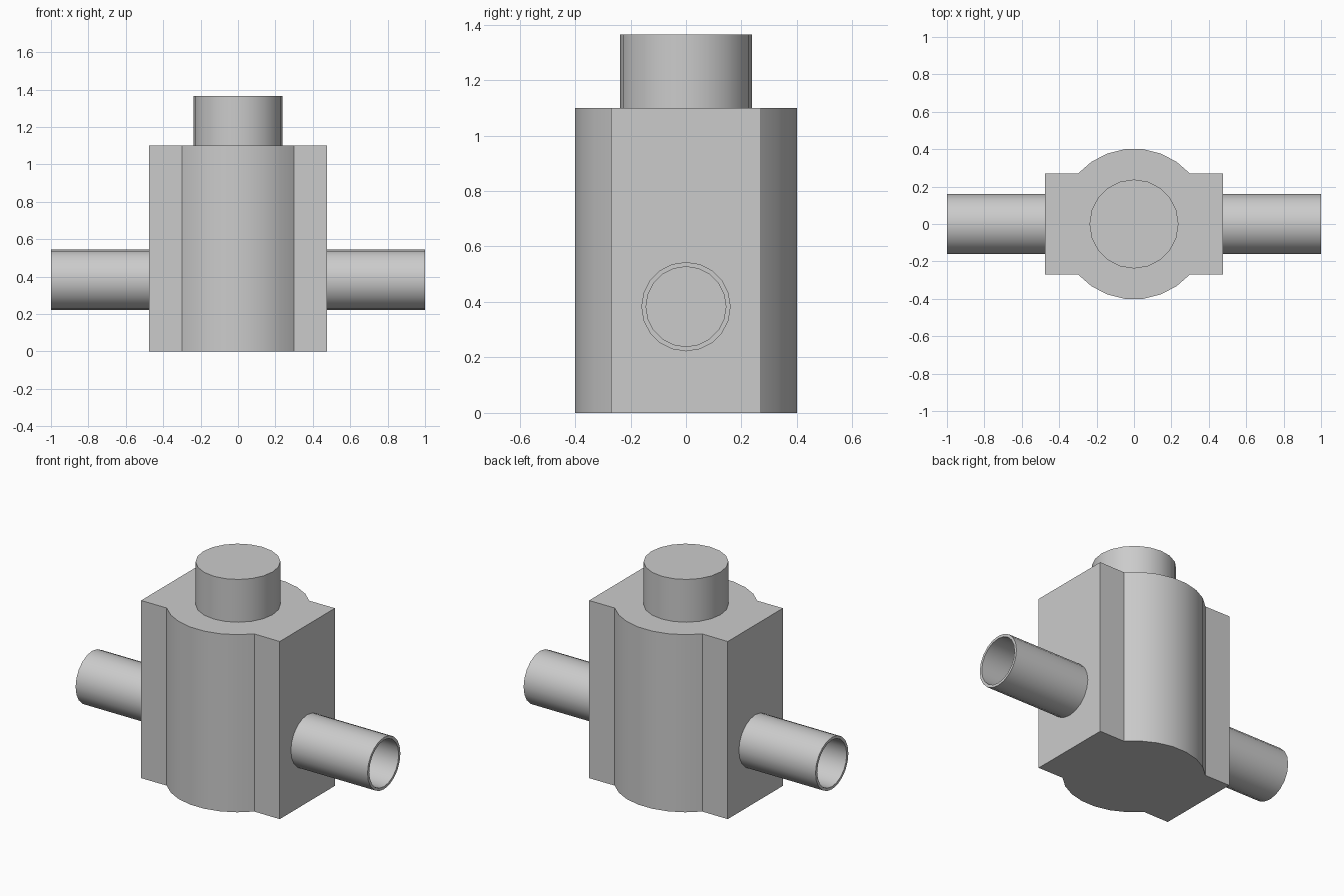
import bpy, bmesh, math
from mathutils import Matrix, Vector

cube = bpy.data.objects.get("Cube")
if cube:
    bpy.data.objects.remove(cube, do_unlink=True)

# One plain grey for every part
grey = bpy.data.materials.new("plain grey")
grey.use_nodes = True
colour = (0.6, 0.6, 0.6, 1)
grey.diffuse_color = colour
grey.node_tree.nodes["Principled BSDF"].inputs["Base Color"].default_value = colour

BODY_X, BODY_Y, BODY_H = 0.475, 0.27, 1.1
TOP = 1.365
BULGE_X, BULGE_R = 0.3, 0.403
PIPE_Z, PIPE_R, BORE_R = 0.383, 0.161, 0.144
SIDES = 20


def finish(name, bm):
    bmesh.ops.recalc_face_normals(bm, faces=bm.faces)
    mesh = bpy.data.meshes.new(name)
    bm.to_mesh(mesh)
    bm.free()
    mesh.materials.append(grey)
    obj = bpy.data.objects.new(name, mesh)
    bpy.context.collection.objects.link(obj)
    bpy.ops.object.select_all(action='DESELECT')
    obj.select_set(True)
    bpy.context.view_layer.objects.active = obj
    bpy.ops.object.shade_smooth_by_angle(angle=math.radians(30))
    return obj


def extrude_up(bm, points, z0, z1):
    face = bm.faces.new([bm.verts.new((x, y, z0)) for x, y in points])
    side = bmesh.ops.extrude_face_region(bm, geom=[face], use_keep_orig=True)
    new = [v for v in side["geom"] if isinstance(v, bmesh.types.BMVert)]
    bmesh.ops.translate(bm, verts=new, vec=(0, 0, z1 - z0))


def circle(radius, sides=SIDES):
    return [(radius * math.cos(2 * math.pi * i / sides),
             radius * math.sin(2 * math.pi * i / sides)) for i in range(sides)]


# Body: block outline with a rounded bulge on the front and back
half = math.asin(BULGE_X / BULGE_R)
steps = 7
front = [(-BODY_X, -BODY_Y)]
for i in range(steps + 1):
    a = -half + 2 * half * i / steps
    front.append((BULGE_R * math.sin(a), -BULGE_R * math.cos(a)))
front.append((BODY_X, -BODY_Y))
bm = bmesh.new()
extrude_up(bm, front + [(-x, -y) for x, y in front], 0, BODY_H)
finish("body", bm)

# Round cap on top
bm = bmesh.new()
extrude_up(bm, circle(0.238), BODY_H, TOP)
finish("top_cap", bm)

# Hollow side pipes, closed where they meet the body
for name, side in (("left_pipe", 1), ("right_pipe", -1)):
    bm = bmesh.new()
    rings = []
    for radius, x in ((PIPE_R, BODY_X), (PIPE_R, 1), (BORE_R, 1), (BORE_R, BODY_X + 0.002)):
        rings.append([bm.verts.new((side * x, y, PIPE_Z + z)) for y, z in circle(radius)])
    for a, b in zip(rings, rings[1:]):
        for i in range(SIDES):
            j = (i + 1) % SIDES
            bm.faces.new((a[i], a[j], b[j], b[i]))
    bm.faces.new(rings[0])
    bm.faces.new(rings[-1])
    finish(name, bm)
